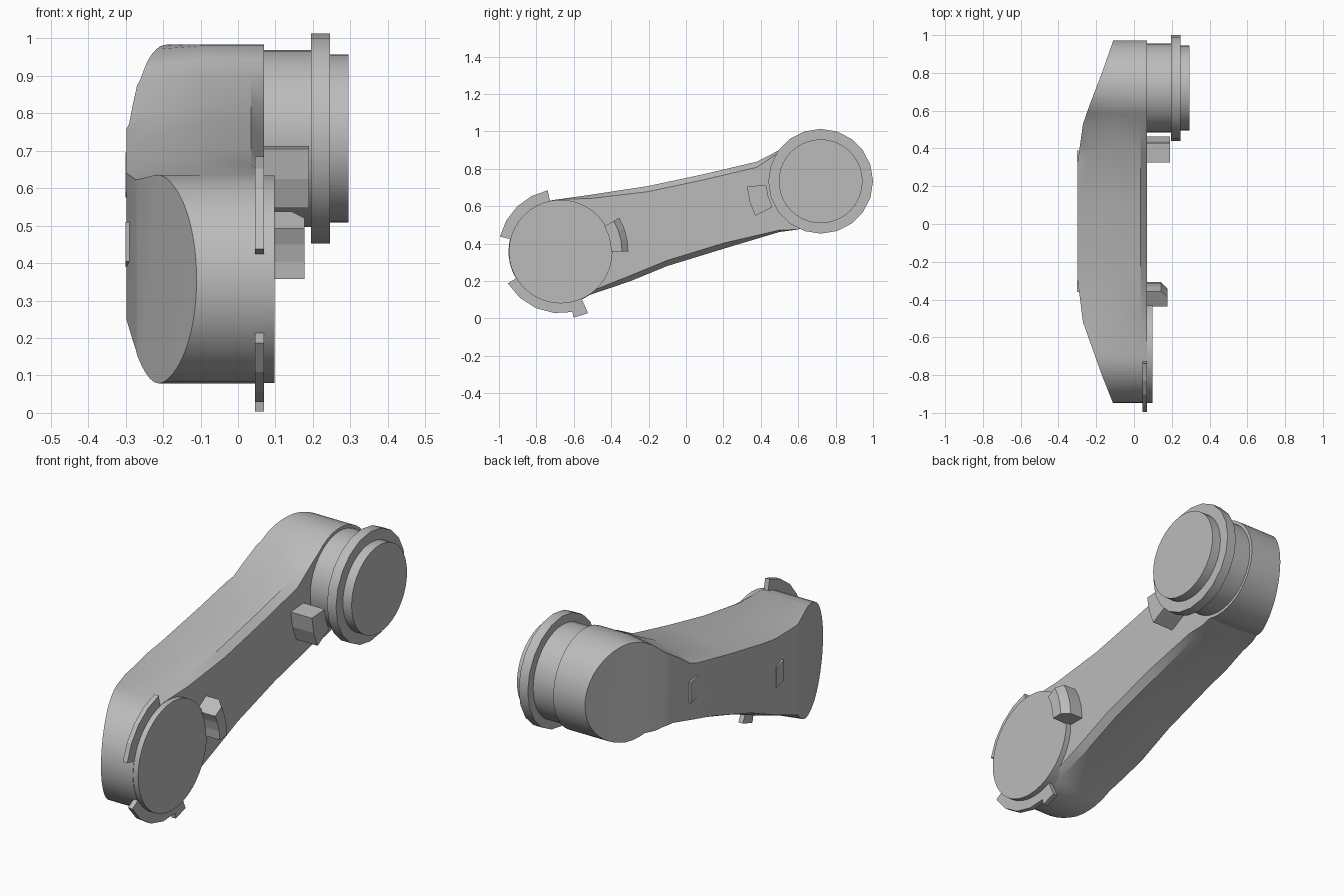
import bpy, bmesh
from math import cos, sin, radians

if "Cube" in bpy.data.objects:
    bpy.data.objects.remove(bpy.data.objects["Cube"])

grey = bpy.data.materials.new("plain grey")
grey.use_nodes = True
grey.diffuse_color = (0.5, 0.5, 0.5, 1)
grey.node_tree.nodes["Principled BSDF"].inputs["Base Color"].default_value = (0.5, 0.5, 0.5, 1)

LOW = (-0.67, 0.357)    # lower joint centre (y, z)
HIGH = (0.72, 0.733)    # upper joint centre (y, z)


def loft(name, rings):
    """Skin a stack of equal-length point rings and cap both ends."""
    bm = bmesh.new()
    loops = [[bm.verts.new(p) for p in ring] for ring in rings]
    n = len(loops[0])
    for a, b in zip(loops, loops[1:]):
        for i in range(n):
            j = (i + 1) % n
            bm.faces.new((a[i], a[j], b[j], b[i]))
    bm.faces.new(loops[0][::-1])
    bm.faces.new(loops[-1])
    bmesh.ops.recalc_face_normals(bm, faces=bm.faces)
    mesh = bpy.data.meshes.new(name)
    bm.to_mesh(mesh)
    bm.free()
    mesh.materials.append(grey)
    obj = bpy.data.objects.new(name, mesh)
    bpy.context.collection.objects.link(obj)
    return obj


def activate(obj):
    bpy.ops.object.select_all(action="DESELECT")
    obj.select_set(True)
    bpy.context.view_layer.objects.active = obj


def smooth(obj, angle=32):
    activate(obj)
    bpy.ops.object.shade_smooth_by_angle(angle=radians(angle))
    return obj


def arc(c, r, a0, a1, steps):
    angles = [radians(a0 + (a1 - a0) * i / steps) for i in range(steps + 1)]
    return [(c[0] + r * cos(a), c[1] + r * sin(a)) for a in angles]


def disc(name, c, r, x0, x1, sides=40):
    pts = arc(c, r, 0, 360, sides)[:-1]
    return smooth(loft(name, [[(x, y, z) for y, z in pts] for x in (x0, x1)]))


def sector(name, c, r0, r1, a0, a1, x0, x1, steps=4, chamfer=0):
    """Curved block around a joint, with an optional chamfered outer edge."""
    def ring(x, outer):
        pts = arc(c, r0, a0, a1, steps) + arc(c, outer, a1, a0, steps)
        return [(x, y, z) for y, z in pts]
    rings = [ring(x0, r1), ring(x1 - chamfer, r1)]
    if chamfer:
        rings.append(ring(x1, r1 - chamfer))
    return loft(name, rings)


def ramp(t, table):
    """Piecewise linear lookup."""
    if t <= table[0][0]:
        return table[0][1]
    for (t0, v0), (t1, v1) in zip(table, table[1:]):
        if t <= t1:
            return v0 + (v1 - v0) * (t - t0) / (t1 - t0)
    return table[-1][1]


# Arm: side outline, narrowed in the waist towards both faces
lower_edge = [(-0.3, 0.198), (-0.1, 0.28), (0.2, 0.372), (0.5, 0.462), (0.6, 0.475)]
upper_edge = [(0.5, 0.9), (0.38, 0.838), (0.1, 0.772), (-0.2, 0.708), (-0.5, 0.662)]
outline = (arc(LOW, 0.279, 95, 304, 28) + lower_edge
           + arc(HIGH, 0.252, 255, 490, 32) + upper_edge)
outer_taper = [(-0.67, 0), (-0.5, 0.05), (0.4, 0.075), (0.55, 0.05), (0.75, 0)]
inner_taper = [(-0.6, 0), (-0.45, 0.03), (0.4, 0.03), (0.55, 0)]


def arm_ring(x, taper, amount):
    ring = []
    for y, z in outline:
        middle = LOW[1] + (y - LOW[0]) * 0.27
        shift = ramp(y, taper) * amount
        ring.append((x, y, z - shift if z > middle else z + shift))
    return ring


arm = loft("arm", [arm_ring(-0.32, outer_taper, 1.05), arm_ring(-0.22, outer_taper, 0.5),
                   arm_ring(-0.1, outer_taper, 0), arm_ring(0.035, inner_taper, 0),
                   arm_ring(0.07, inner_taper, 1)])

# Outer face sweeps back towards both ends
sweep = [(-0.09, -1.05), (-0.11, -0.95), (-0.17, -0.8), (-0.27, -0.52), (-0.298, -0.3),
         (-0.298, 0.33), (-0.27, 0.53), (-0.235, 0.63), (-0.17, 0.8), (-0.11, 0.97),
         (-0.09, 1.05), (0.3, 1.05), (0.3, -1.05)]
cutter = loft("sweep_cutter", [[(x, y, z) for x, y in sweep] for z in (-0.2, 1.3)])
cutter.hide_render = True
cut = arm.modifiers.new("sweep", "BOOLEAN")
cut.operation = "INTERSECT"
cut.solver = "EXACT"
cut.object = cutter
activate(arm)
bpy.ops.object.modifier_apply(modifier=cut.name)
bpy.data.objects.remove(cutter)
smooth(arm, 25)

# Lower joint
disc("lower_joint_disc", LOW, 0.277, 0.03, 0.098)
sector("upper_rim_tab", LOW, 0.26, 0.335, 102, 166, 0.045, 0.07)
sector("lower_rim_tab", LOW, 0.26, 0.33, 211, 282, 0.045, 0.07)
sector("rim_key", LOW, 0.26, 0.36, 281, 294, 0.045, 0.07, 1)
sector("lower_stop", LOW, 0.27, 0.362, 0, 30, 0.06, 0.177, 3, 0.034)

# Upper joint
disc("upper_neck", HIGH, 0.236, 0.05, 0.2)
disc("upper_flange", HIGH, 0.28, 0.195, 0.246, 20)
disc("upper_cap", HIGH, 0.224, 0.24, 0.295)
sector("upper_stop", HIGH, 0.292, 0.395, 184, 208, 0.06, 0.19, 2)

# Small catches on the outer face
for name, y, z in (("front_catch", -0.33, 0.45), ("rear_catch", 0.36, 0.635)):
    corners = [(y - 0.03, z - 0.045), (y + 0.03, z - 0.06),
               (y + 0.03, z + 0.045), (y - 0.03, z + 0.06)]
    loft(name, [[(x, cy, cz) for cy, cz in corners] for x in (-0.301, -0.28)])
